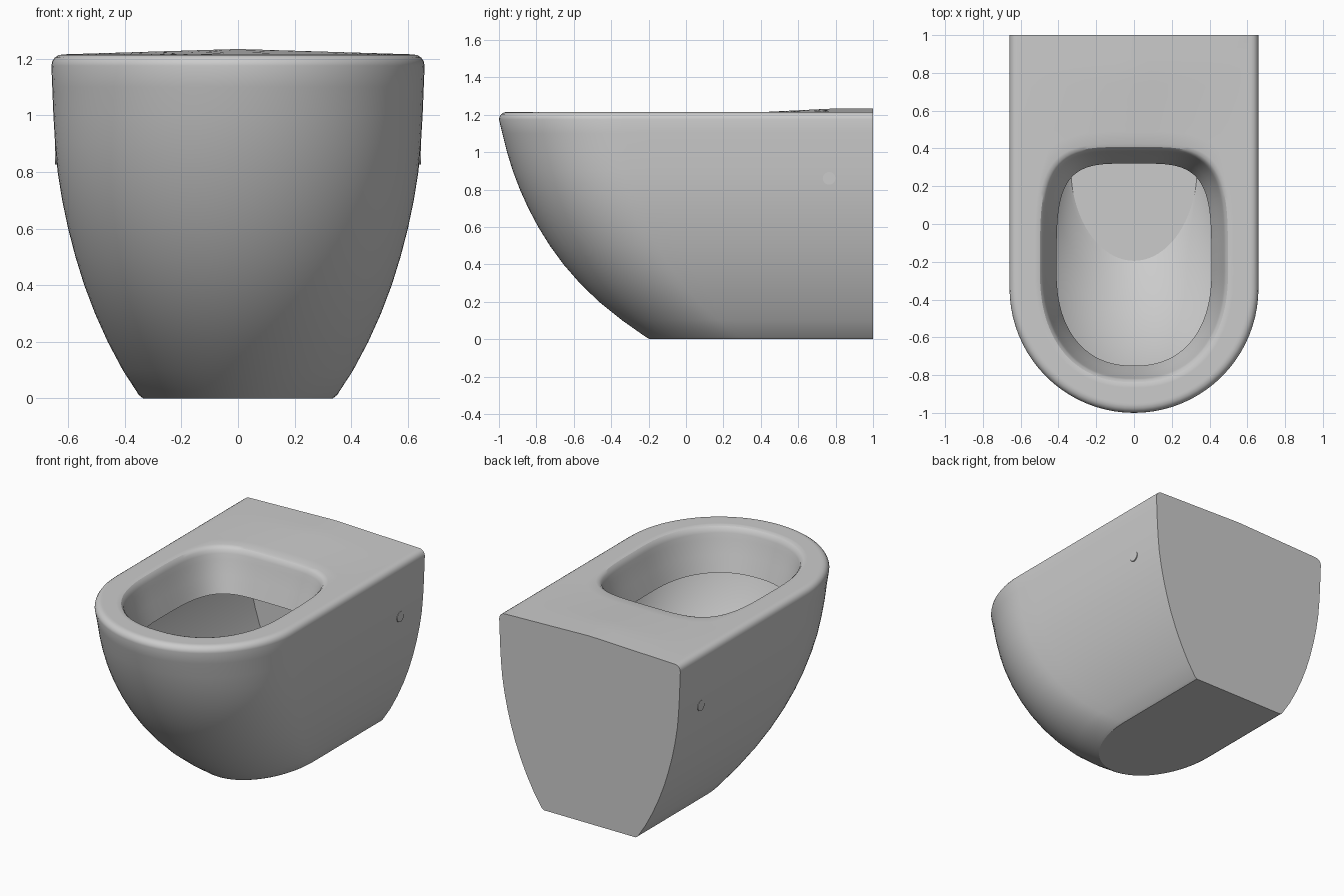
import bpy, bmesh, math

if "Cube" in bpy.data.objects:
    bpy.data.objects.remove(bpy.data.objects["Cube"])

ARC, SIDE, BACK = 40, 10, 20        # segments: front arc, each side, back edge


def outer_ring(z, w, front, inset=0.0):
    """U-shaped section: elliptical front, straight sides, flat back at y = 1."""
    b = 0.5 + 0.16 * min(z / 1.1, 1)
    cy = front + b
    a, b = w - inset, b - inset
    pts = []
    for i in range(ARC):
        t = math.pi * i / ARC
        pts.append((-a * math.cos(t), cy - b * math.sin(t)))
    pts += [(a, cy + (1 - cy) * i / SIDE) for i in range(SIDE)]
    pts += [(a - 2 * a * i / BACK, 1.0) for i in range(BACK)]
    pts += [(-a, 1 + (cy - 1) * i / SIDE) for i in range(SIDE)]
    return [(x, y, z) for x, y in pts]


def opening_ring(z, o):
    """Superelliptic opening, squarer at the back, grown outward by o."""
    pts = []
    half = 2 * SIDE + BACK
    for n, sx, sy, b, p in ((ARC, -1, -1, 0.5, 2.3), (half, 1, 1, 0.57, 4)):
        for i in range(n):
            t = math.pi * i / n
            c, s = math.cos(t), max(math.sin(t), 0)
            x = sx * (0.41 + o) * math.copysign(abs(c) ** (2 / p), c)
            pts.append((x, -0.25 + sy * (b + o) * s ** (2 / p), z))
    return pts


def raise_back(p):
    """Shallow ridge on the rear deck."""
    x, y, z = p
    t = min(max((y - 0.42) / 0.38, 0), 1)
    return (x, y, z + 0.019 * t * max(0, 1 - abs(x) / 0.62))


def finish(bm, name):
    me = bpy.data.meshes.new(name)
    bm.to_mesh(me)
    bm.free()
    ob = bpy.data.objects.new(name, me)
    bpy.context.collection.objects.link(ob)
    bpy.context.view_layer.objects.active = ob
    ob.select_set(True)
    bpy.ops.object.shade_smooth_by_angle(angle=math.radians(30))
    ob.select_set(False)
    return ob


# Outer body sections: height, half width, front y
profile = [(0, 0.335, -0.195), (0.012, 0.35, -0.215), (0.1, 0.407, -0.34),
           (0.2, 0.46, -0.465), (0.3, 0.505, -0.568), (0.4, 0.543, -0.655),
           (0.5, 0.574, -0.728), (0.6, 0.6, -0.79), (0.7, 0.621, -0.843),
           (0.8, 0.637, -0.888), (0.9, 0.646, -0.926), (1.0, 0.652, -0.957),
           (1.1, 0.656, -0.982), (1.175, 0.659, -1.0)]
rings = [outer_ring(*row) for row in profile]

# Rounded top edge
for k in range(1, 5):
    t = math.pi / 2 * k / 4
    rings.append(outer_ring(1.175 + 0.04 * math.sin(t), 0.659, -1.0,
                            0.04 * (1 - math.cos(t))))
edge = rings[-1]
rings[-1] = [raise_back(p) for p in edge]

# Flat top deck, blended from the outer edge to the opening
lip = opening_ring(1.215, 0.105)
for k in range(1, 10):
    f = k / 9
    rings.append([raise_back([u + (v - u) * f for u, v in zip(p, q)])
                  for p, q in zip(edge, lip)])

# Rounded lip and open-ended inner rim wall
for z, o in ((1.21, 0.088), (1.197, 0.076), (1.175, 0.068), (1.14, 0.06),
             (1.05, 0.032), (0.945, 0)):
    rings.append(opening_ring(z, o))

# Loft the hollow shell and close the base
bm = bmesh.new()
loops = [[bm.verts.new(p) for p in r] for r in rings]
for lo, hi in zip(loops, loops[1:]):
    n = len(lo)
    for i in range(n):
        j = (i + 1) % n
        bm.faces.new((lo[i], lo[j], hi[j], hi[i]))
bm.faces.new(loops[0][::-1])
finish(bm, "toilet_bowl")

# Fixing caps on both sides
for side, label in ((-1, "left"), (1, "right")):
    bm = bmesh.new()
    bmesh.ops.create_cone(bm, cap_ends=True, segments=20, radius1=0.034,
                          radius2=0.034, depth=0.02)
    cap = finish(bm, label + "_fixing_cap")
    cap.rotation_euler = (0, math.pi / 2, 0)
    cap.location = (side * 0.637, 0.765, 0.86)
